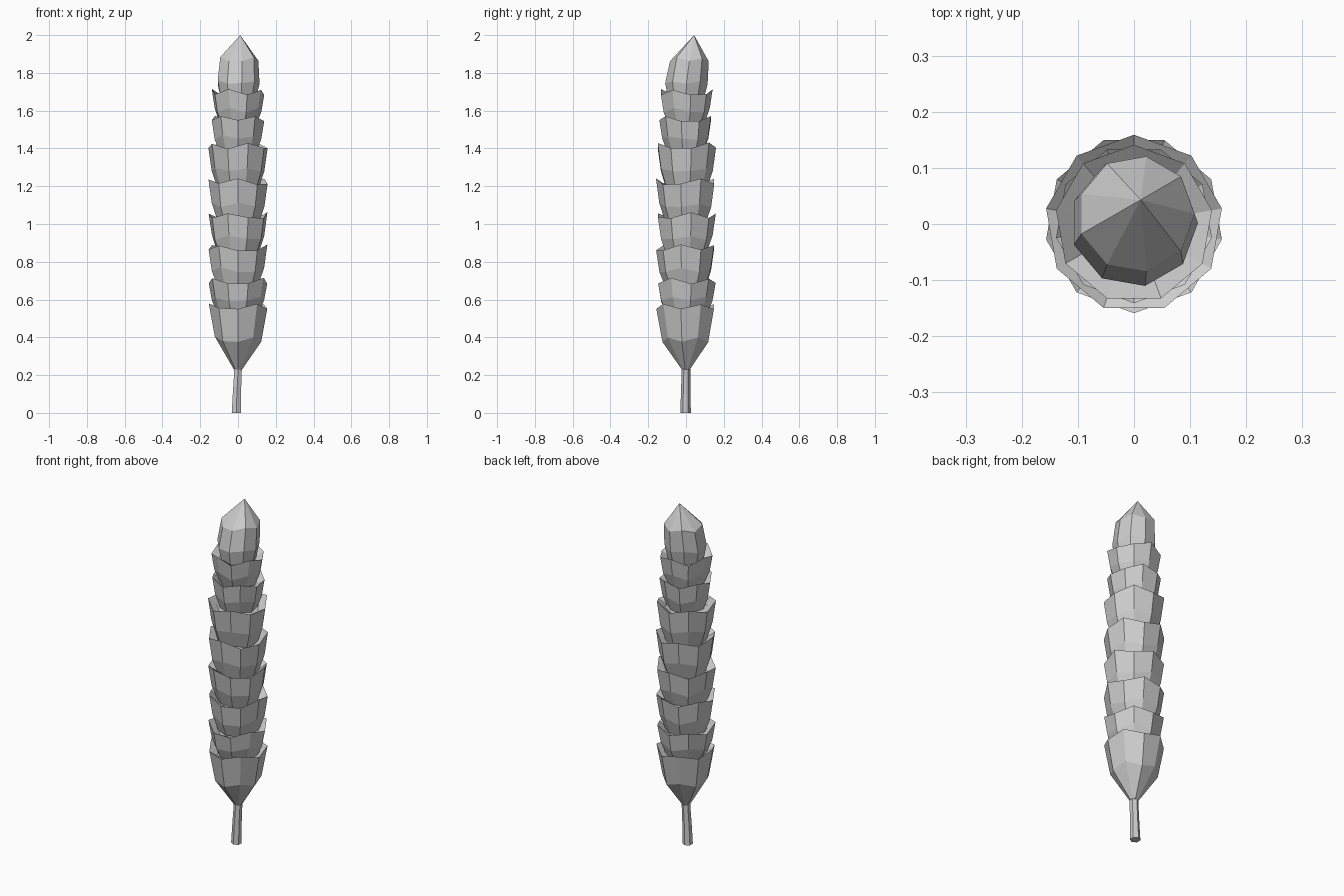
import bpy, bmesh, math, random

if "Cube" in bpy.data.objects:
    bpy.data.objects.remove(bpy.data.objects["Cube"])

random.seed(4)


def loft(name, rings, sides, phase=0.0, zig=None, jitter=0.0, tip=None):
    """Closed loft through rings (x, y, z, radius); zig[i] staggers ring i in height."""
    bm = bmesh.new()
    loops = []
    for i, (x, y, z, r) in enumerate(rings):
        loop = []
        for k in range(sides):
            a = -math.pi / 2 + phase + 2 * math.pi * k / sides
            dz = zig[i] * (1 if k % 2 else -1) if zig else 0
            if zig and zig[i]:
                dz += random.uniform(-jitter, jitter)
            loop.append(bm.verts.new((x + r * math.cos(a), y + r * math.sin(a), z + dz)))
        loops.append(loop)
    for lo, hi in zip(loops, loops[1:]):
        for k in range(sides):
            n = (k + 1) % sides
            bm.faces.new((lo[k], lo[n], hi[n], hi[k]))
    bm.faces.new(loops[0][::-1])
    if tip:
        t = bm.verts.new(tip)
        for k in range(sides):
            bm.faces.new((loops[-1][k], loops[-1][(k + 1) % sides], t))
    else:
        bm.faces.new(loops[-1])
    bmesh.ops.recalc_face_normals(bm, faces=bm.faces)
    me = bpy.data.meshes.new(name)
    bm.to_mesh(me)
    bm.free()
    ob = bpy.data.objects.new(name, me)
    bpy.context.collection.objects.link(ob)
    return ob


SIDES = 9
HALF = math.pi / SIDES

# Thin, slightly bent stem
loft("stem", [(-0.009, -0.002, 0, 0.028), (-0.006, -0.002, 0.10, 0.025),
              (0, 0, 0.22, 0.023), (0, 0, 0.27, 0.023)], 6)

# Tapering base cup
loft("base_cup", [(0, 0, 0.23, 0.022), (0, 0, 0.39, 0.125), (0, 0, 0.565, 0.157),
                  (0, 0, 0.535, 0.112)], SIDES, 0, [0, 0.012, 0.012, 0.008], 0.004)

# Stacked cups: bottom z, rim z, rim radius
tiers = [(0.53, 0.70, 0.157), (0.675, 0.875, 0.158), (0.845, 1.045, 0.158),
         (1.01, 1.225, 0.159), (1.195, 1.415, 0.159), (1.385, 1.56, 0.141),
         (1.53, 1.70, 0.141)]
for i, (z0, z1, r) in enumerate(tiers):
    h = z1 - z0
    loft(f"cup_{i + 1}", [(0, 0, z0, r * 0.70), (0, 0, z0 + h * 0.42, r * 0.89),
                          (0, 0, z1, r), (0, 0, z1 - 0.03, r * 0.72)],
         SIDES, HALF * (i + 1), [0.004, 0.01, 0.013, 0.008], 0.004)

# Leaning bud with off-centre point
loft("bud", [(0, 0, 1.66, 0.095), (0, 0.002, 1.75, 0.114), (0.004, 0.018, 1.87, 0.104)],
     SIDES, HALF * 0.5, [0, 0.008, 0.01], 0.004, tip=(0.012, 0.043, 2.0))
